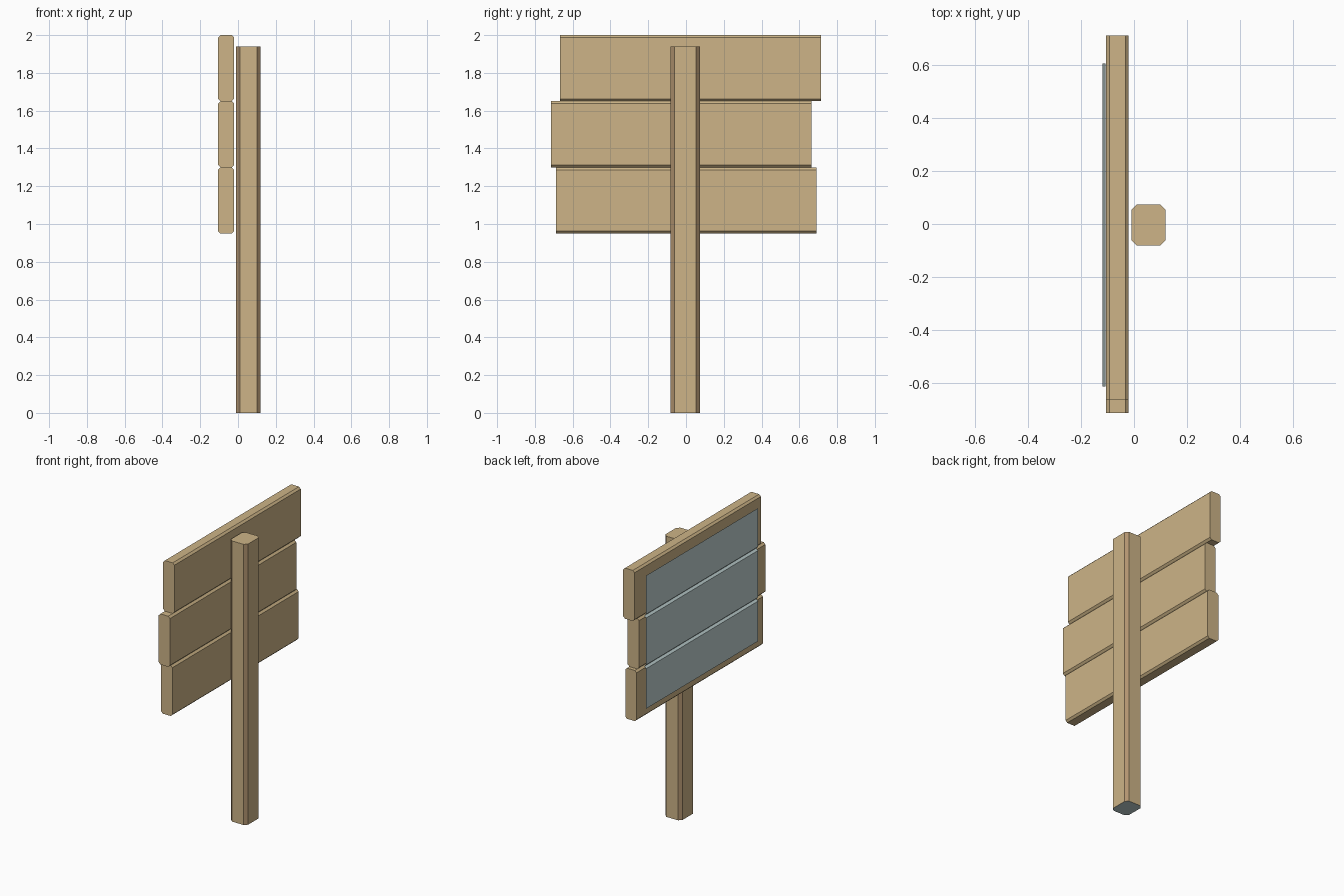
import bpy
import bmesh
from mathutils import Vector

cube = bpy.data.objects.get("Cube")
if cube:
    bpy.data.objects.remove(cube, do_unlink=True)


def material(name, rgb):
    mat = bpy.data.materials.new(name)
    mat.use_nodes = True
    mat.diffuse_color = (*rgb, 1)
    mat.node_tree.nodes["Principled BSDF"].inputs["Base Color"].default_value = (*rgb, 1)
    return mat


wood = material("tan wood", (0.61, 0.456, 0.242))
edge_wood = material("brown edge wood", (0.445, 0.296, 0.162))
grey = material("pale grey", (0.515, 0.63, 0.63))


def finish(name, bm, mats):
    mesh = bpy.data.meshes.new(name)
    bm.to_mesh(mesh)
    bm.free()
    for mat in mats:
        mesh.materials.append(mat)
    obj = bpy.data.objects.new(name, mesh)
    bpy.context.collection.objects.link(obj)
    return obj


def chamfered_box(low, high, axis, cut):
    """Box whose four edges along one axis are chamfered."""
    bm = bmesh.new()
    bmesh.ops.create_cube(bm, size=1)
    low, high = Vector(low), Vector(high)
    for v in bm.verts:
        v.co = Vector([low[i] if v.co[i] < 0 else high[i] for i in range(3)])
    edges = [e for e in bm.edges
             if abs((e.verts[0].co - e.verts[1].co).normalized()[axis]) > 0.9]
    bmesh.ops.bevel(bm, geom=edges, offset=cut, segments=1, affect='EDGES')
    bm.normal_update()
    return bm


# Upright post: brown chamfers, grey underside
bm = chamfered_box((-0.01, -0.081, 0), (0.12, 0.073, 1.94), 2, 0.02)
for f in bm.faces:
    n = f.normal
    if n.z < -0.9:
        f.material_index = 2
    elif max(abs(c) for c in n) < 0.9:
        f.material_index = 1
finish("post", bm, [wood, edge_wood, grey])

# Three staggered boards
height, bottom, cut = 0.35, 0.95, 0.013
for i, (name, shift) in enumerate([("lower", 0.002), ("middle", -0.025), ("upper", 0.024)]):
    z = bottom + i * height
    bm = chamfered_box((-0.106, shift - 0.69, z), (-0.02, shift + 0.69, z + height), 1, cut)
    finish(name + "_board", bm, [wood])

# Thin painted sheet that dips into the seams between the boards
face_x, dip_x = -0.12, -0.107
profile = [(face_x, 1.01)]
for i in (1, 2):
    seam = bottom + i * height
    profile += [(face_x, seam - cut), (dip_x, seam), (face_x, seam + cut)]
profile.append((face_x, 1.93))
bm = bmesh.new()
rows = [[bm.verts.new((x, y, z)) for y in (-0.616, 0.608)] for x, z in profile]
for a, b in zip(rows, rows[1:]):
    bm.faces.new((a[0], b[0], b[1], a[1]))
finish("sign_sheet", bm, [grey])
